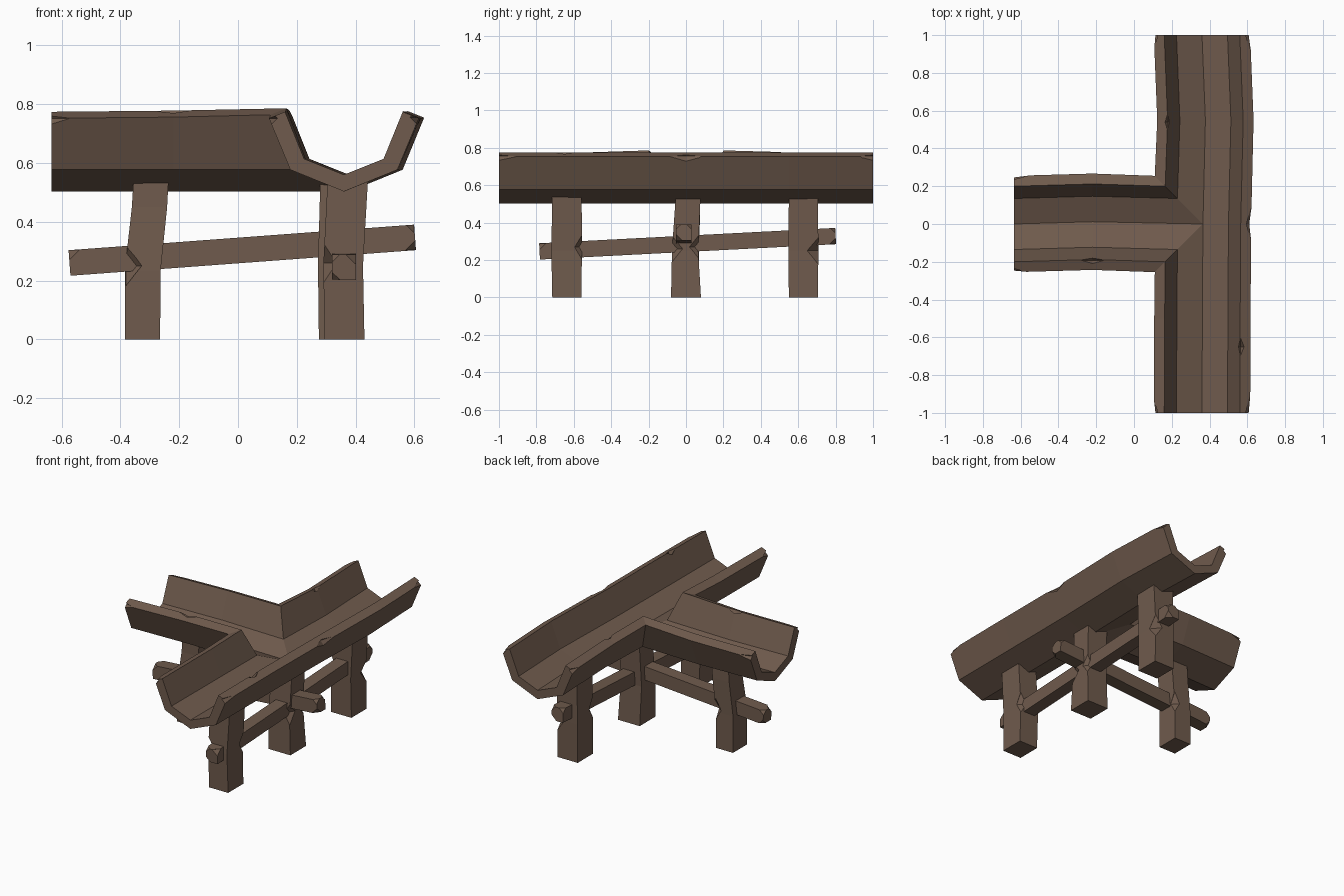
import bpy, bmesh
from mathutils import Vector, Matrix

if "Cube" in bpy.data.objects:
    bpy.data.objects.remove(bpy.data.objects["Cube"])

wood = bpy.data.materials.new("brown wood")
wood.diffuse_color = (0.160, 0.104, 0.074, 1)
wood.use_nodes = True
wood.node_tree.nodes["Principled BSDF"].inputs["Base Color"].default_value = wood.diffuse_color


def finish(name, bm):
    bmesh.ops.recalc_face_normals(bm, faces=bm.faces)
    me = bpy.data.meshes.new(name)
    bm.to_mesh(me)
    bm.free()
    me.materials.append(wood)
    ob = bpy.data.objects.new(name, me)
    bpy.context.collection.objects.link(ob)
    return ob


def chip(ob, spots):
    """Hack chips out of edges: octahedra (centre, half sizes) subtracted."""
    bm = bmesh.new()
    for c, r in spots:
        vs = []
        for axis in range(3):
            for s in (-1, 1):
                p = Vector(c)
                p[axis] += s * r[axis]
                vs.append(bm.verts.new(p))
        bmesh.ops.convex_hull(bm, input=vs)
    cutter = finish("chip_cutter", bm)
    cutter.hide_render = True
    mod = ob.modifiers.new("chips", 'BOOLEAN')
    mod.operation, mod.solver, mod.object = 'DIFFERENCE', 'EXACT', cutter
    bpy.context.view_layer.objects.active = ob
    bpy.ops.object.modifier_apply(modifier=mod.name)
    bpy.data.objects.remove(cutter)


def loft(name, rings):
    """Closed solid through a list of equal-length rings."""
    bm = bmesh.new()
    vr = [[bm.verts.new(p) for p in ring] for ring in rings]
    for a, b in zip(vr, vr[1:]):
        n = len(a)
        for i in range(n):
            bm.faces.new((a[i], a[(i + 1) % n], b[(i + 1) % n], b[i]))
    bm.faces.new(vr[0])
    bm.faces.new(vr[-1])
    return finish(name, bm)


# --- T-shaped trough: half profile (distance from valley, height) swept along three mitred paths
HALF = [(0, .503), (.182, .577), (.255, .752), (.20, .774), (.135, .614), (0, .56)]
back = [((.36, 1), 0), ((.378, .55), .002)]
front = [((.36, -1), 0), ((.362, -.5), .002)]
hub = ((.365, 0), .012)
branch = [((-.22, .012), .004), ((-.635, 0), 0)]


def sweep(bm, stations, dirs):
    rows = []
    for ((x, y), lift), (dx, dy) in zip(stations, dirs):
        rows.append([bm.verts.new((x + dx * d, y + dy * d, z + (lift if z > .7 else 0)))
                     for d, z in HALF])
    for a, b in zip(rows, rows[1:]):
        for i in range(len(HALF) - 1):
            bm.faces.new((a[i], a[i + 1], b[i + 1], b[i]))
    for r in (rows[0], rows[-1]):
        bm.faces.new(r)


bm = bmesh.new()
sweep(bm, back + [hub] + branch, [(-1, 0), (-1, 0), (-1, 1), (0, 1), (0, 1)])
sweep(bm, front + [hub] + branch, [(-1, 0), (-1, 0), (-1, -1), (0, -1), (0, -1)])
sweep(bm, back + [(hub[0], 0)] + front[::-1], [(1, 0)] * 5)
bmesh.ops.remove_doubles(bm, verts=bm.verts, dist=.0005)
trough = finish("trough", bm)
chip(trough, [
    ((.62, 0, .755), (.03, .09, .04)),        # right rim
    ((.565, -.65, .774), (.022, .045, .04)),
    ((.615, -1, .755), (.03, .10, .03)),
    ((.615, 1, .755), (.03, .08, .03)),
    ((.18, .54, .778), (.02, .05, .035)),     # left rim
    ((.105, 1, .752), (.03, .07, .03)),
    ((.105, -1, .752), (.03, .07, .03)),
    ((-.22, -.192, .777), (.06, .022, .035)),  # branch rims
    ((-.635, -.255, .752), (.07, .025, .03)),
    ((-.635, .255, .752), (.08, .025, .03)),
])


# --- four hewn legs: rings of (z, x0, x1, y0, y1)
def leg(name, secs, chips):
    ob = loft(name, [[(a, c, z), (b, c, z), (b, d, z), (a, d, z)] for z, a, b, c, d in secs])
    chip(ob, chips)


leg("branch_leg", [(0, -.385, -.265, -.075, .07), (.235, -.385, -.263, -.075, .07),
                   (.45, -.361, -.241, -.06, .075), (.545, -.355, -.236, -.06, .075)],
    [((-.38, -.072, .25), (.055, .05, .07)), ((-.262, .072, .25), (.04, .04, .07))])
leg("front_leg", [(0, .295, .43, -.715, -.56), (.25, .29, .425, -.72, -.556),
                  (.545, .305, .442, -.715, -.558)],
    [((.29, -.72, .26), (.045, .05, .07)), ((.425, -.556, .27), (.04, .04, .07))])
leg("back_leg", [(0, .28, .425, .55, .705), (.25, .28, .422, .547, .708),
                 (.545, .285, .435, .55, .705)],
    [((.422, .708, .25), (.05, .06, .075)), ((.28, .548, .3), (.04, .04, .07))])
leg("middle_leg", [(0, .275, .43, -.08, .08), (.25, .272, .42, -.075, .065),
                   (.54, .28, .425, -.055, .078)],
    [((.422, -.075, .26), (.04, .06, .07)), ((.422, .066, .27), (.035, .05, .06))])


# --- two slanting cross bars, square in section with hacked end corners
def bar(name, p, q, w, h, chips=True):
    p, q = Vector(p), Vector(q)
    ax = (q - p).normalized()
    side = ax.cross(Vector((0, 0, 1))).normalized() * (w / 2)
    up = side.normalized().cross(ax) * (h / 2)
    ring = lambda c: [c + side + up, c + side - up, c - side - up, c - side + up]
    r0, r1 = ring(p), ring(q)
    ob = loft(name, [r0, r1])
    small, big = Vector((.028,) * 3), Vector((.036,) * 3)
    chip(ob, [(r0[0], big), (r0[2], small), (r0[3], small), (r1[0], small), (r1[1], big), (r1[3], small)])


bar("branch_crossbar", (-.573, -.012, .26), (.602, -.012, .347), .084, .087)
bar("main_crossbar", (.36, -.783, .246), (.36, .80, .328), .082, .087)
